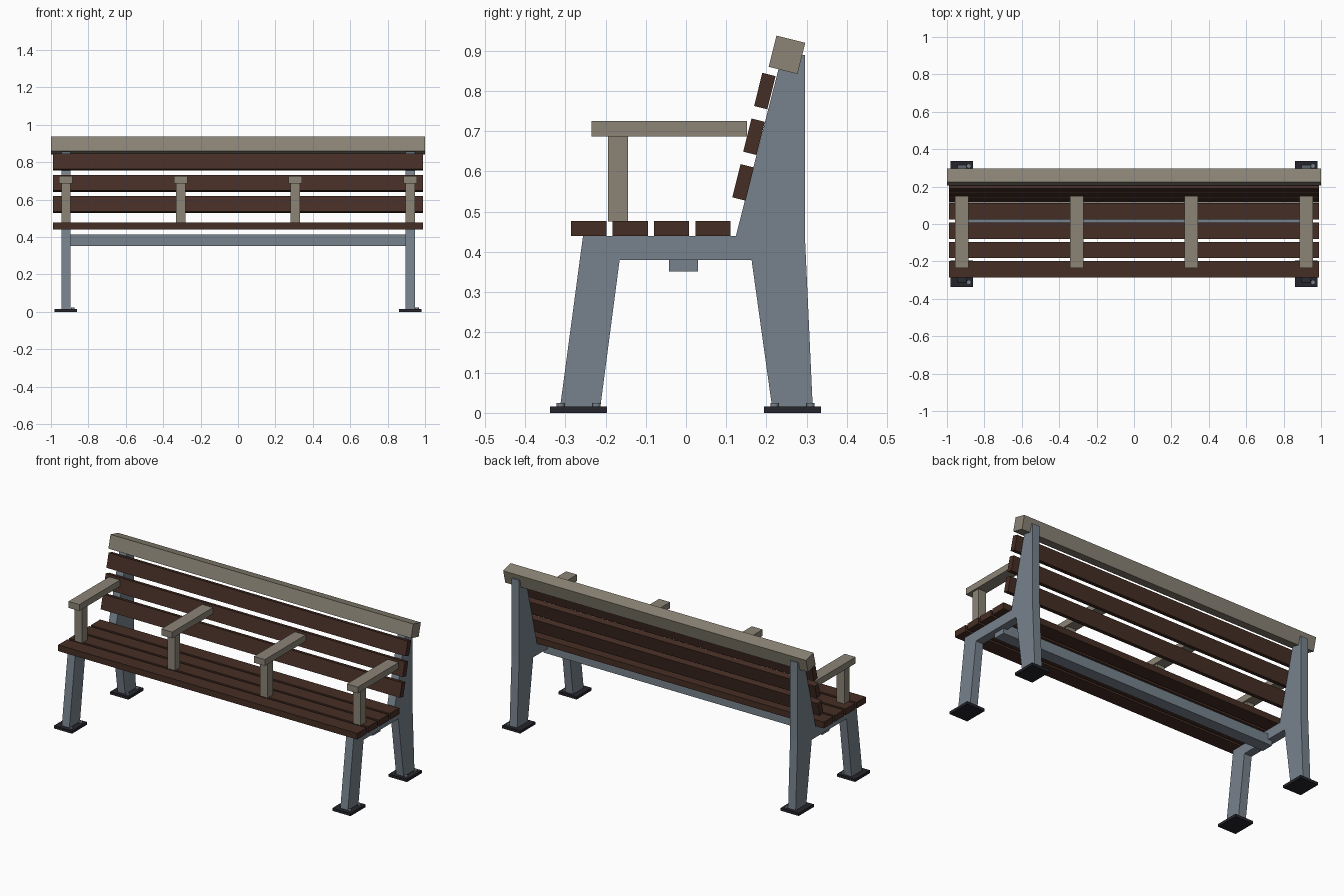
import bpy, bmesh
from math import radians
from mathutils import Matrix, Vector

if "Cube" in bpy.data.objects:
    bpy.data.objects.remove(bpy.data.objects["Cube"])


def material(name, rgb):
    m = bpy.data.materials.new(name)
    m.use_nodes = True
    m.diffuse_color = (*rgb, 1)
    m.node_tree.nodes["Principled BSDF"].inputs["Base Color"].default_value = (*rgb, 1)
    return m


wood = material("dark brown wood", (0.06, 0.027, 0.018))
tan = material("weathered tan", (0.26, 0.23, 0.18))
steel = material("slate grey steel", (0.185, 0.225, 0.265))
black = material("near black", (0.018, 0.018, 0.025))


def finish(name, bm, mat):
    bmesh.ops.recalc_face_normals(bm, faces=bm.faces[:])
    mesh = bpy.data.meshes.new(name)
    bm.to_mesh(mesh)
    bm.free()
    mesh.materials.append(mat)
    obj = bpy.data.objects.new(name, mesh)
    bpy.context.collection.objects.link(obj)
    return obj


def box(name, center, size, mat, tilt=0):
    bm = bmesh.new()
    bmesh.ops.create_cube(bm, size=1)
    bmesh.ops.scale(bm, vec=Vector(size), verts=bm.verts)
    obj = finish(name, bm, mat)
    obj.location = center
    obj.rotation_euler.x = -radians(tilt)
    return obj


def bolt(name, center):
    bm = bmesh.new()
    bmesh.ops.create_cone(bm, cap_ends=True, segments=12, radius1=0.01,
                          radius2=0.01, depth=0.01,
                          matrix=Matrix.Translation(center))
    return finish(name, bm, steel)


def side_frame(name, x, width, outline):
    bm = bmesh.new()
    face = bm.faces.new([bm.verts.new((x - width / 2, y, z)) for y, z in outline])
    new = bmesh.ops.extrude_face_region(bm, geom=[face])["geom"]
    bmesh.ops.translate(bm, vec=(width, 0, 0),
                        verts=[v for v in new if isinstance(v, bmesh.types.BMVert)])
    return finish(name, bm, steel)


LEAN = 14
FRAME_X = 0.92
outline = [(-0.313, 0.014), (-0.256, 0.44), (0.124, 0.44), (0.239, 0.89),
           (0.296, 0.89), (0.296, 0.43), (0.315, 0.014), (0.214, 0.014),
           (0.163, 0.38), (-0.165, 0.38), (-0.213, 0.014)]

# Side frames with foot plates and bolts
for side, x in (("left", FRAME_X), ("right", -FRAME_X)):
    side_frame(f"{side}_frame", x, 0.05, outline)
    for end, y in (("front", -0.267), ("back", 0.265)):
        box(f"{side}_{end}_foot_plate", (x, y, 0.008), (0.12, 0.142, 0.016), black)
        for i, dy in enumerate((-0.045, 0.045)):
            bolt(f"{side}_{end}_bolt_{i + 1}", (x + 0.037, y + dy, 0.019))

# Cross beam under the seat
box("cross_beam", (0, -0.006, 0.382), (1.84, 0.072, 0.062), steel)

# Seat slats
for i in range(4):
    box(f"seat_slat_{i + 1}", (0, -0.242 + i * 0.103, 0.458), (1.976, 0.088, 0.037), wood)

# Leaning back slats and top rail
for i in range(3):
    box(f"back_slat_{i + 1}", (0, 0.142 + i * 0.027, 0.573 + i * 0.1135),
        (1.976, 0.034, 0.085), wood, LEAN)
box("top_rail", (0, 0.251, 0.89), (2, 0.074, 0.08), tan, LEAN)

# Armrests
for i, x in enumerate((-FRAME_X, -0.306, 0.306, FRAME_X)):
    box(f"armrest_{i + 1}", (x, -0.042, 0.706), (0.072, 0.386, 0.038), tan)
    box(f"armrest_post_{i + 1}", (x, -0.169, 0.582), (0.05, 0.05, 0.212), tan)
